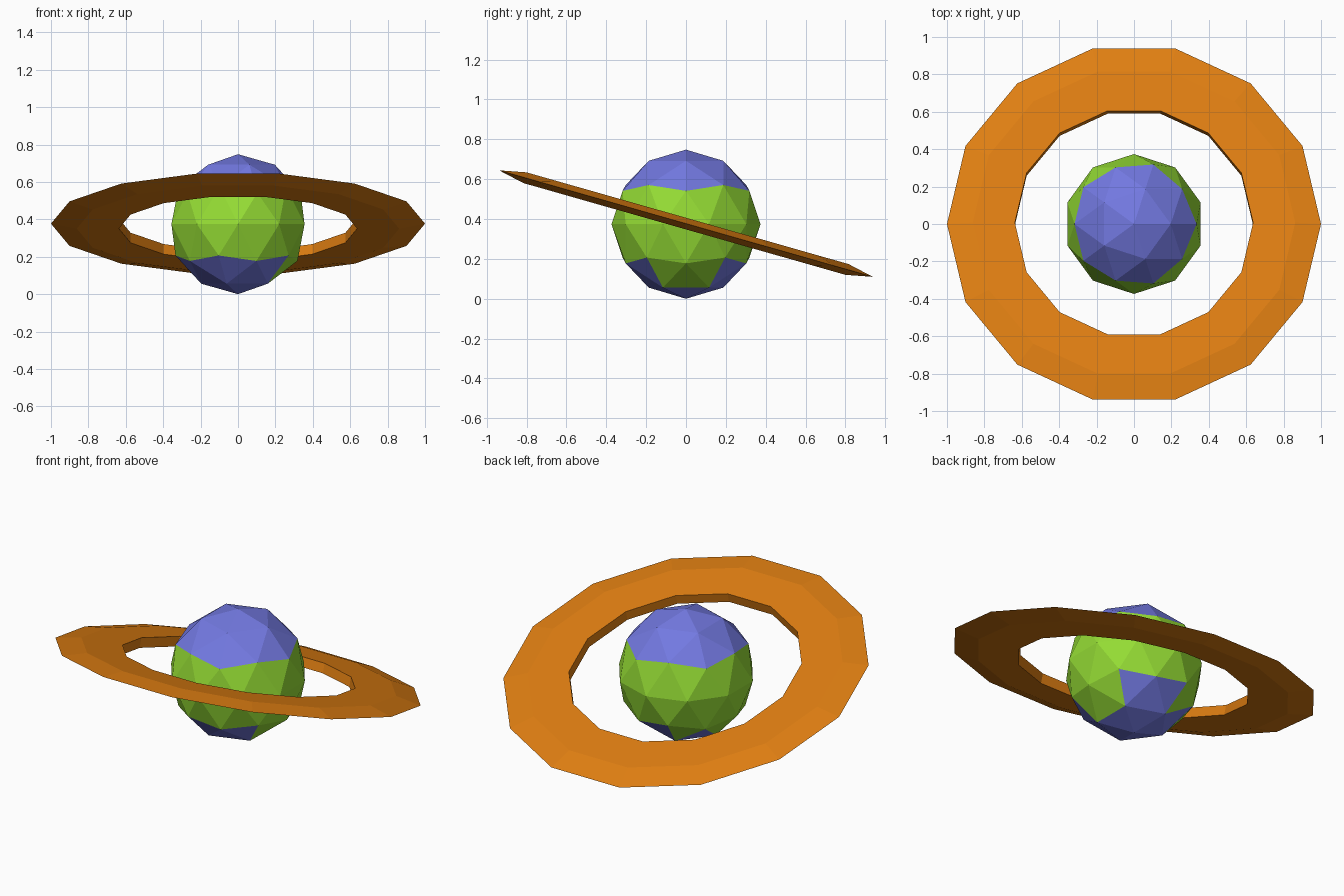
import bpy, bmesh, math

if "Cube" in bpy.data.objects:
    bpy.data.objects.remove(bpy.data.objects["Cube"])

R = 0.374            # planet radius, also the height of its centre
TILT = math.radians(-15.9)


def material(name, rgb):
    m = bpy.data.materials.new(name)
    m.diffuse_color = (*rgb, 1)
    m.use_nodes = True
    m.node_tree.nodes["Principled BSDF"].inputs["Base Color"].default_value = m.diffuse_color
    return m


def make_object(name, bm, mats):
    mesh = bpy.data.meshes.new(name)
    bm.to_mesh(mesh)
    bm.free()
    for m in mats:
        mesh.materials.append(m)
    ob = bpy.data.objects.new(name, mesh)
    bpy.context.collection.objects.link(ob)
    ob.location.z = R
    return ob


green = material("green_land", (0.30, 0.72, 0.035))
blue = material("blue_caps", (0.17, 0.19, 0.75))
orange = material("orange_ring", (0.74, 0.21, 0.006))

# Planet: low-poly icosphere, green band with blue polar caps
bm = bmesh.new()
bmesh.ops.create_icosphere(bm, subdivisions=2, radius=R)
for f in bm.faces:
    c = f.calc_center_median() / R
    n = f.normal
    ang = math.degrees(math.atan2(c.y, c.x)) % 360
    cap = all(abs(v.co.z) > 0.4 * R for v in f.verts) and abs(n.z) > 0.5
    # Patches of land reaching into the lower cap
    if cap and -0.84 < c.z < 0:
        if ang < 36 or ang > 324:
            cap = False
        elif 108 < ang < 180 and abs(ang - 144) > 5:
            cap = False
    f.material_index = 1 if cap else 0
    f.smooth = False
make_object("planet", bm, [green, blue])

# Ring: 14-sided flat band with a tapered outer rim
profile = [(0.637, -0.028), (0.862, -0.028), (1.0, 0.0), (0.862, 0.028), (0.637, 0.028)]
SIDES = 14
bm = bmesh.new()
loops = []
for i in range(SIDES):
    a = 2 * math.pi * i / SIDES
    loops.append([bm.verts.new((r * math.cos(a), r * math.sin(a), z)) for r, z in profile])
for i in range(SIDES):
    p, q = loops[i], loops[(i + 1) % SIDES]
    for j in range(len(profile)):
        k = (j + 1) % len(profile)
        bm.faces.new((p[j], q[j], q[k], p[k]))
bmesh.ops.recalc_face_normals(bm, faces=bm.faces)
ring = make_object("ring", bm, [orange])
ring.location.z = 0.377
ring.rotation_euler.x = TILT
